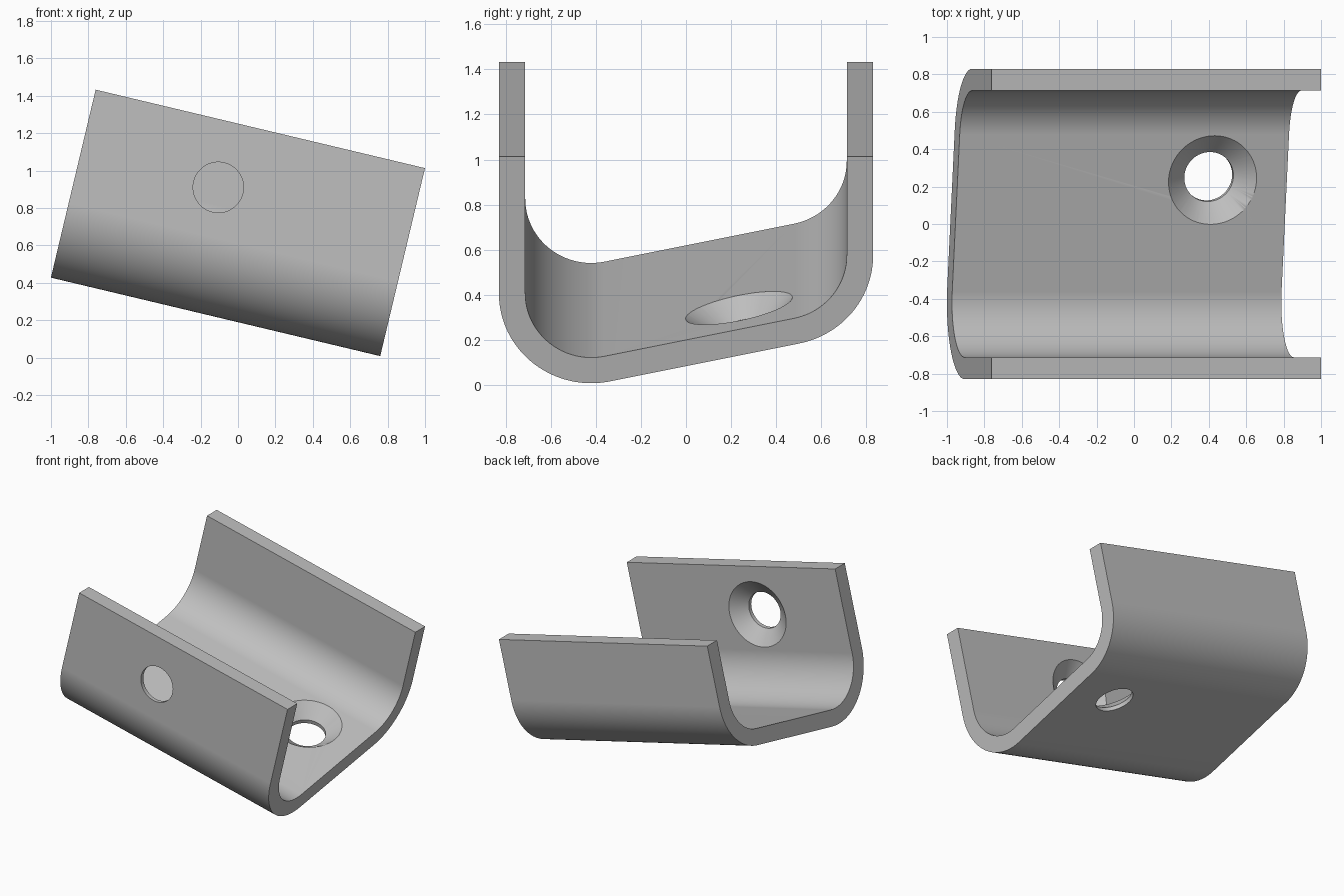
import bpy, bmesh, math
from mathutils import Matrix, Vector

cube = bpy.data.objects.get("Cube")
if cube:
    bpy.data.objects.remove(cube)

# Channel dimensions
LENGTH, HEIGHT, HALF_WIDTH, WALL = 1.81, 1.033, 0.83, 0.117
BEND = 0.41                       # outer bend radius
SLOPE = math.atan(0.206)          # floor tilt across the channel
OFFSET = HALF_WIDTH - BEND
CENTRE_LOW, CENTRE_HIGH = BEND, BEND + 2 * OFFSET * math.tan(SLOPE)
TILT = Matrix.Translation((-0.12, 0, 0.2175)) @ Matrix.Rotation(math.radians(13.4), 4, 'Y')

grey = bpy.data.materials.new("satin grey")
grey.use_nodes = True
colour = (0.52, 0.52, 0.52, 1)
grey.diffuse_color = colour
grey.node_tree.nodes["Principled BSDF"].inputs["Base Color"].default_value = colour


def add_object(name, bm):
    bmesh.ops.recalc_face_normals(bm, faces=bm.faces)
    mesh = bpy.data.meshes.new(name)
    bm.to_mesh(mesh)
    bm.free()
    mesh.materials.append(grey)
    obj = bpy.data.objects.new(name, mesh)
    bpy.context.collection.objects.link(obj)
    return obj


def arc(y, h, radius, start, end, steps=24):
    angles = [start + (end - start) * i / steps for i in range(steps + 1)]
    return [(y + radius * math.cos(a), h + radius * math.sin(a)) for a in angles]


def skin(inset):
    """One side of the sheet, from the front lip round to the back lip."""
    r, w = BEND - inset, HALF_WIDTH - inset
    turn = 1.5 * math.pi + SLOPE
    return ([(-w, HEIGHT)] + arc(-OFFSET, CENTRE_LOW, r, math.pi, turn)
            + arc(OFFSET, CENTRE_HIGH, r, turn, 2 * math.pi) + [(w, HEIGHT)])


def countersink(name, matrix):
    """Lathed cutter: straight bore at the outer face, flaring to the inner face."""
    profile = [(0.135, -0.1), (0.135, 0.03), (0.242, WALL), (0.267, WALL + 0.02)]
    n = 64
    bm = bmesh.new()
    rings = [[bm.verts.new((r * math.cos(math.tau * i / n), r * math.sin(math.tau * i / n), z))
              for i in range(n)] for r, z in profile]
    for a, b in zip(rings, rings[1:]):
        for i in range(n):
            j = (i + 1) % n
            bm.faces.new((a[i], a[j], b[j], b[i]))
    bm.faces.new(rings[0])
    bm.faces.new(rings[-1])
    bm.transform(TILT @ matrix)
    cutter = add_object(name, bm)
    cutter.hide_render = True
    return cutter


# Bent sheet channel, extruded along its length
bm = bmesh.new()
outline = skin(0) + skin(WALL)[::-1]
face = bm.faces.new([bm.verts.new((-LENGTH / 2, y, h)) for y, h in outline])
ends = bmesh.ops.extrude_face_region(bm, geom=[face], use_keep_orig=True)
bmesh.ops.translate(bm, vec=(LENGTH, 0, 0),
                    verts=[v for v in ends["geom"] if isinstance(v, bmesh.types.BMVert)])
bm.transform(TILT)
channel = add_object("channel_bracket", bm)

# Countersunk holes in the front wall and the sloping floor
wall_hole = Matrix.Translation((-0.146, -HALF_WIDTH, 0.677)) @ Matrix.Rotation(-math.pi / 2, 4, 'X')
floor_y = 0.235
floor_h = CENTRE_LOW + (floor_y + OFFSET) * math.tan(SLOPE) - (BEND - WALL) / math.cos(SLOPE)
normal = Vector((0, -math.sin(SLOPE), math.cos(SLOPE)))
floor_hole = (Matrix.Translation(Vector((0.4965, floor_y, floor_h)) - normal * WALL)
              @ Matrix.Rotation(SLOPE, 4, 'X'))

bpy.ops.object.select_all(action='DESELECT')
bpy.context.view_layer.objects.active = channel
channel.select_set(True)
for name, matrix in (("wall_hole_cutter", wall_hole), ("floor_hole_cutter", floor_hole)):
    cutter = countersink(name, matrix)
    cut = channel.modifiers.new(name, 'BOOLEAN')
    cut.object, cut.operation, cut.solver = cutter, 'DIFFERENCE', 'EXACT'
    bpy.ops.object.modifier_apply(modifier=cut.name)
    bpy.data.objects.remove(cutter)

# Smooth bends and bores, crisp edges
bpy.ops.object.shade_smooth_by_angle(angle=math.radians(25))
weighted = channel.modifiers.new("flat_walls", 'WEIGHTED_NORMAL')
weighted.keep_sharp = True
